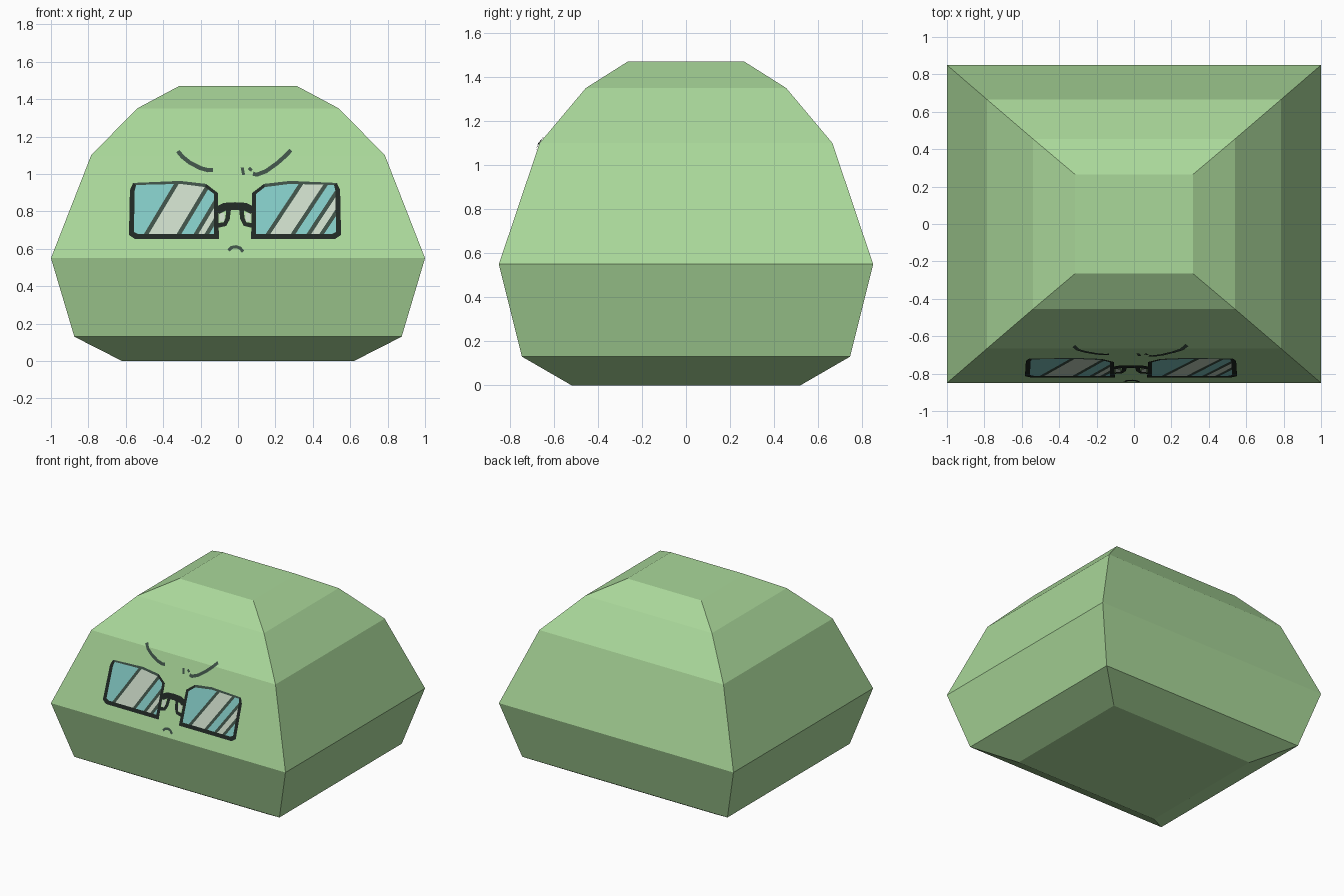
import bpy, bmesh
from mathutils import Vector

if "Cube" in bpy.data.objects:
    bpy.data.objects.remove(bpy.data.objects["Cube"])


def material(name, r, g, b):
    m = bpy.data.materials.new(name)
    m.diffuse_color = (r, g, b, 1)
    m.use_nodes = True
    m.node_tree.nodes["Principled BSDF"].inputs["Base Color"].default_value = m.diffuse_color
    return m


GREEN = material("light green", 0.402, 0.687, 0.323)
TEAL = material("lens teal", 0.223, 0.578, 0.546)
GLINT = material("lens glint", 0.584, 0.687, 0.56)
LINE = material("soft dark line", 0.048, 0.082, 0.062)
FRAME = material("frame black", 0.014, 0.021, 0.017)

# Body rings: z, half width, half depth
RINGS = [(0, .62, .52), (.13, .875, .745), (.55, 1, .85),
         (1.10, .785, .665), (1.35, .54, .455), (1.47, .315, .265)]


def finish(name, bm, mats):
    me = bpy.data.meshes.new(name)
    bm.to_mesh(me)
    bm.free()
    for m in mats:
        me.materials.append(m)
    ob = bpy.data.objects.new(name, me)
    bpy.context.collection.objects.link(ob)


def front(x, z, lift=0.004):
    """Point just in front of the body's front surface."""
    for (z0, _, y0), (z1, _, y1) in zip(RINGS, RINGS[1:]):
        if z0 <= z <= z1:
            return Vector((x, -(y0 + (y1 - y0) * (z - z0) / (z1 - z0)) - lift, z))


def face_forward(bm):
    bm.normal_update()
    for f in bm.faces:
        if f.normal.y > 0:
            f.normal_flip()


def strokes(name, lines, mat, width):
    """Flat painted lines following the front surface."""
    bm = bmesh.new()
    for pts in lines:
        pts = [Vector(p) for p in pts]
        rows = []
        for i, p in enumerate(pts):
            d = (pts[min(i + 1, len(pts) - 1)] - pts[max(i - 1, 0)]).normalized()
            n = Vector((-d.y, d.x)) * width / 2
            rows.append([bm.verts.new(front(*(p + s * n), 0.006)) for s in (1, -1)])
        for a, b in zip(rows, rows[1:]):
            bm.faces.new((a[0], a[1], b[1], b[0]))
    face_forward(bm)
    finish(name, bm, [mat])


# Body
bm = bmesh.new()
loops = [[bm.verts.new((sx * hx, sy * hy, z)) for sx, sy in
          ((-1, -1), (1, -1), (1, 1), (-1, 1))] for z, hx, hy in RINGS]
for a, b in zip(loops, loops[1:]):
    for i in range(4):
        j = (i + 1) % 4
        bm.faces.new((a[i], a[j], b[j], b[i]))
bm.faces.new(loops[0][::-1])
bm.faces.new(loops[-1])
finish("body", bm, [GREEN])

# Glasses: left outlines, the right ones are mirrored about MID
MID = -0.016
OUTER = [(-.578, .914), (-.561, .952), (-.31, .963), (-.171, .947),
         (-.107, .898), (-.102, .652), (-.551, .652), (-.583, .674)]
INNER = [(-.553, .909), (-.545, .941), (-.31, .947), (-.176, .930),
         (-.128, .893), (-.128, .679), (-.535, .679), (-.556, .690)]


def mirrored(pts):
    return [(2 * MID - x, z) for x, z in pts]


def rim(name, outer, inner):
    bm = bmesh.new()
    o, i = ([bm.verts.new(front(*p, 0.005)) for p in pts] for pts in (outer, inner))
    for k in range(len(o)):
        j = (k + 1) % len(o)
        f = bm.faces.new((o[k], o[j], i[j], i[k]))
        f.material_index = int(f.calc_center_median().z > .93)
    face_forward(bm)
    finish(name, bm, [FRAME, LINE])


def lens(name, outline, slope, lines, half=0.0125):
    """Lens cut by slanted lines; the bands between alternate in colour."""
    bm = bmesh.new()
    bm.faces.new([bm.verts.new(front(*p, 0.005)) for p in outline])
    cuts = [c + s * half for c in lines for s in (-1, 1)]
    for c in cuts:
        bmesh.ops.bisect_plane(bm, geom=bm.verts[:] + bm.edges[:] + bm.faces[:],
                               plane_co=(c, 0, .663), plane_no=(1, 0, -slope))
    for f in bm.faces:
        p = f.calc_center_median()
        band = sum(p.x - slope * (p.z - .663) > c for c in cuts)
        f.material_index = (0, 2, 1, 2)[band % 4]
    face_forward(bm)
    finish(name, bm, [TEAL, GLINT, LINE])


rim("left_rim", OUTER, INNER)
rim("right_rim", mirrored(OUTER), mirrored(INNER))
lens("left_lens", INNER, .60, (-.50, -.325, -.234, -.176))
lens("right_lens", mirrored(INNER), .66, (.15, .284, .368, .437))

# Bridge with nose pads
strokes("bridge", [[(-.11, .805), (-.07, .825), (-.016, .828), (.038, .825), (.078, .805)]],
        FRAME, .042)
leg = [(-.05, .81), (-.056, .76), (-.07, .732), (-.105, .725)]
strokes("nose_pad_frames", [leg, mirrored(leg)], FRAME, .024)
pad = [(-.085, .79), (-.085, .745)]
strokes("nose_pads", [pad, mirrored(pad)], GLINT, .026)

# Brows, frown marks and mouth
strokes("brows", [
    [(-.322, 1.122), (-.297, 1.092), (-.257, 1.06), (-.2, 1.031), (-.16, 1.02), (-.134, 1.022)],
    [(.283, 1.128), (.255, 1.098), (.21, 1.058), (.15, 1.015), (.10, .996), (.08, 1.002)]],
        LINE, .022)
strokes("frown_marks", [[(.022, 1.035), (.03, .995)], [(.058, 1.032), (.074, 1.018)]], LINE, .016)
strokes("mouth", [[(-.05, .59), (-.035, .607), (-.01, .611), (.01, .604), (.028, .585)]], LINE, .017)
